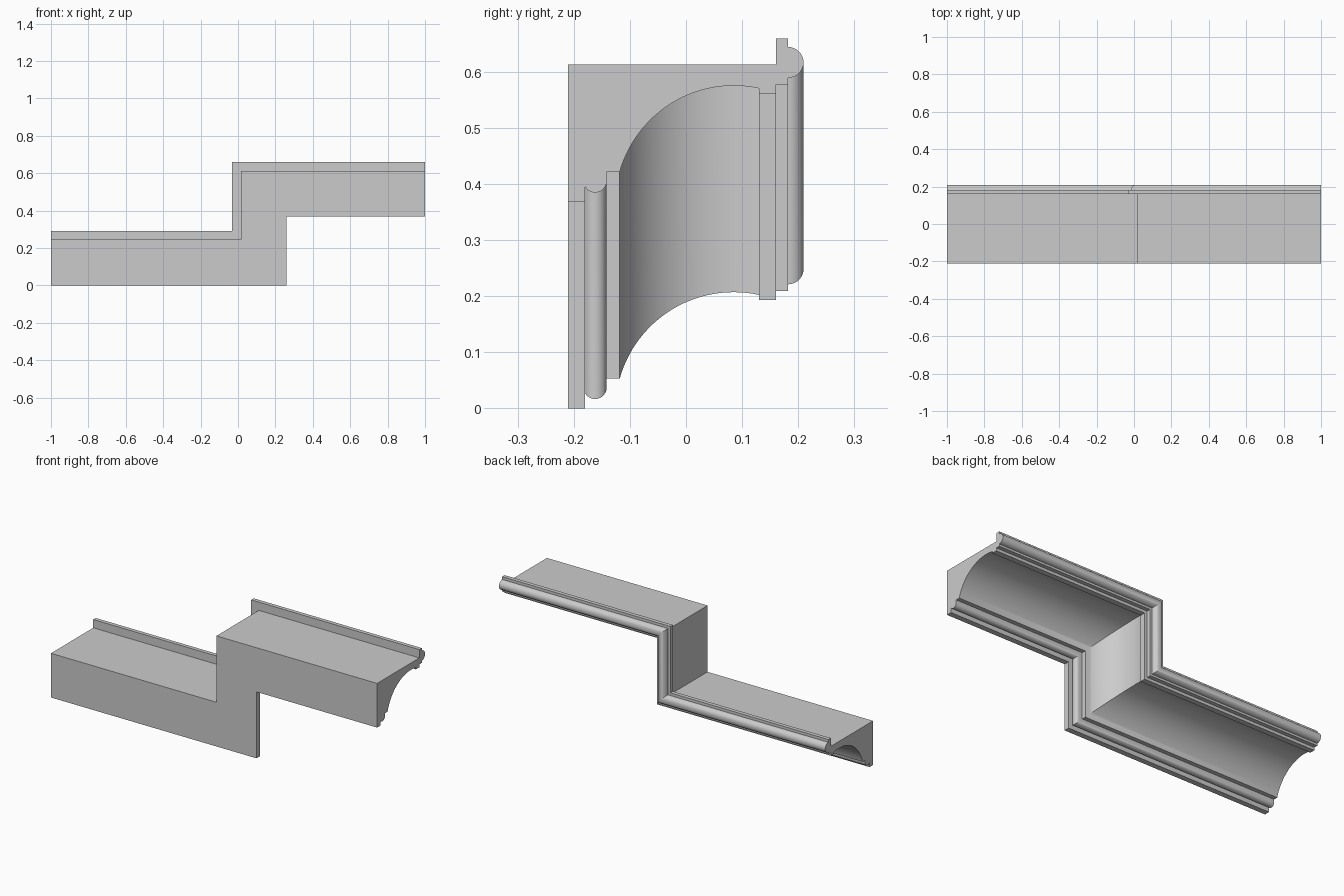
import bpy, bmesh
from math import cos, sin, radians

cube = bpy.data.objects.get("Cube")
if cube:
    bpy.data.objects.remove(cube, do_unlink=True)

RISE = 0.368     # height of the step
CORNER = 0.26    # x of the lowest edge of the step
HALF = 1.0       # half length


def arc(cy, cz, r, start, end, steps):
    """Points on a circular arc in the profile plane, angles in degrees."""
    angles = [radians(start + (end - start) * i / steps) for i in range(steps + 1)]
    return [(cy + r * cos(a), cz + r * sin(a)) for a in angles]


# Cross-section as (depth, height): flat front, beads and a cove behind
profile = [(-0.21, 0.245), (-0.21, 0), (-0.18, 0)]
profile += arc(-0.162, 0.037, 0.0205, 211, 360, 12)             # small bead
profile += [(-0.1415, 0.053)]
profile += arc(0.085, -0.004, 0.211, 164.3, 77.7, 28)           # cove
profile += [(0.13, 0.193), (0.16, 0.193), (0.16, 0.209), (0.182, 0.209)]
profile += arc(0.182, 0.2485, 0.0275, -90, 90, 16)              # large bead
profile += [(0.182, 0.291), (0.16, 0.291), (0.16, 0.245)]

# Sweep the section along the stepped path with mitred corners
bm = bmesh.new()
rings = []
for station in range(4):
    ring = []
    for y, h in profile:
        x = (-HALF, CORNER - h, CORNER - h, HALF)[station]
        z = h + (RISE if station > 1 else 0)
        ring.append(bm.verts.new((x, y, z)))
    rings.append(ring)

count = len(profile)
for a, b in zip(rings, rings[1:]):
    for i in range(count):
        j = (i + 1) % count
        bm.faces.new((a[i], a[j], b[j], b[i]))
bm.faces.new(rings[0])
bm.faces.new(rings[-1][::-1])
bmesh.ops.recalc_face_normals(bm, faces=bm.faces)

mesh = bpy.data.meshes.new("stepped_moulding")
bm.to_mesh(mesh)
bm.free()
moulding = bpy.data.objects.new("stepped_moulding", mesh)
bpy.context.collection.objects.link(moulding)

# Plain grey finish
grey = bpy.data.materials.new("light_grey")
grey.use_nodes = True
color = (0.6, 0.6, 0.6, 1)
grey.diffuse_color = color
grey.node_tree.nodes["Principled BSDF"].inputs["Base Color"].default_value = color
mesh.materials.append(grey)

# Smooth curves, crisp edges
bpy.ops.object.select_all(action="DESELECT")
moulding.select_set(True)
bpy.context.view_layer.objects.active = moulding
bpy.ops.object.shade_smooth_by_angle(angle=radians(30))
